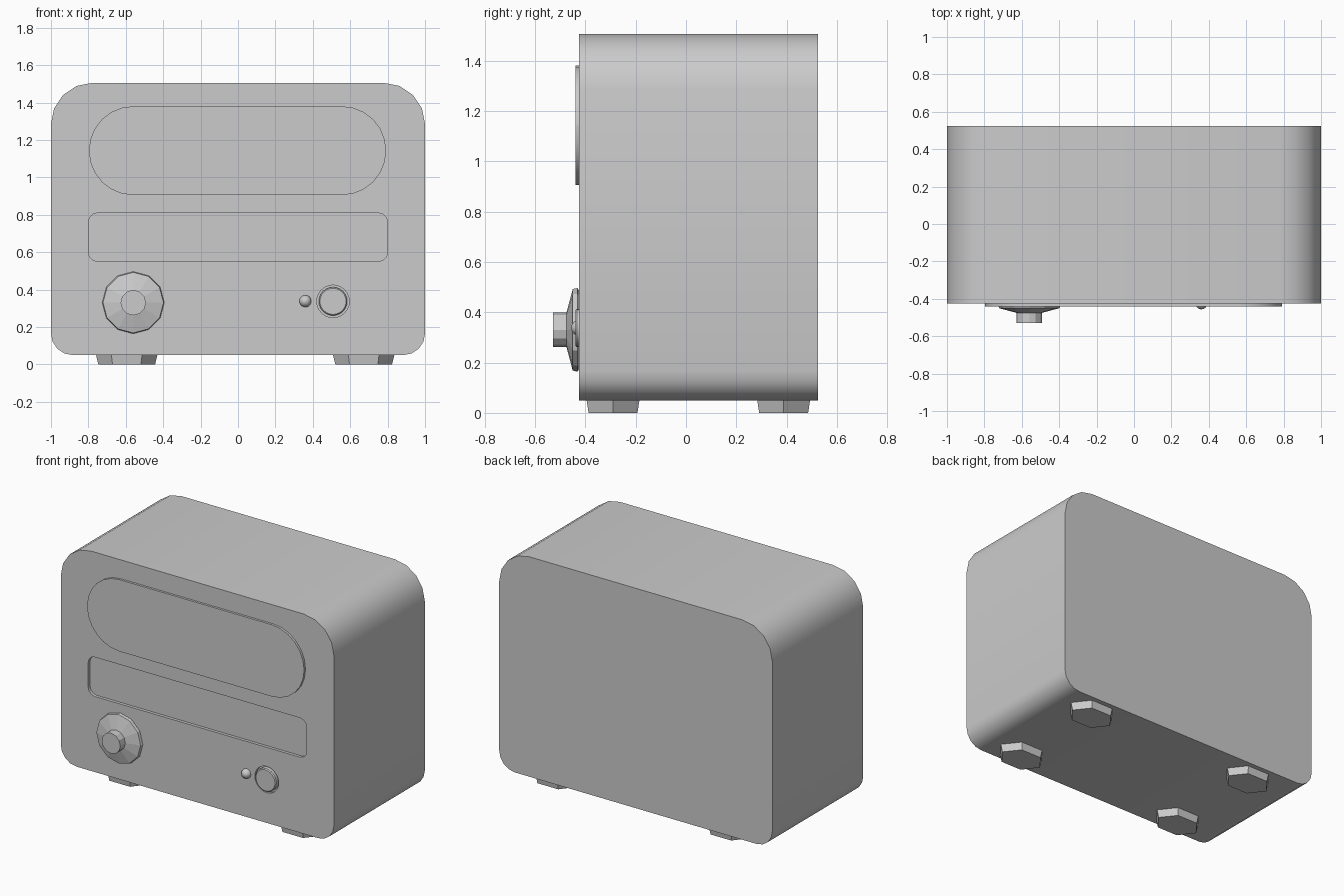
import bpy, bmesh
from math import sin, cos, pi, radians

if "Cube" in bpy.data.objects:
    bpy.data.objects.remove(bpy.data.objects["Cube"])

FRONT, BACK = -0.425, 0.525


def finish(name, bm, smooth=True):
    bmesh.ops.recalc_face_normals(bm, faces=bm.faces)
    me = bpy.data.meshes.new(name)
    bm.to_mesh(me)
    bm.free()
    ob = bpy.data.objects.new(name, me)
    bpy.context.collection.objects.link(ob)
    if smooth:
        shade(ob)
    return ob


def shade(ob):
    bpy.ops.object.select_all(action='DESELECT')
    ob.select_set(True)
    bpy.context.view_layer.objects.active = ob
    bpy.ops.object.shade_smooth_by_angle(angle=radians(32))


def slab(name, x0, x1, z0, z1, y0, y1, r_top, r_bottom, seg):
    """Rounded rectangle in xz, extruded along y."""
    pts = []
    for cx, cz, r, start in ((x1 - r_top, z1 - r_top, r_top, 0),
                             (x0 + r_top, z1 - r_top, r_top, 90),
                             (x0 + r_bottom, z0 + r_bottom, r_bottom, 180),
                             (x1 - r_bottom, z0 + r_bottom, r_bottom, 270)):
        for i in range(seg + 1):
            a = radians(start + 90 * i / seg)
            pts.append((cx + r * cos(a), cz + r * sin(a)))
    bm = bmesh.new()
    face = bm.faces.new([bm.verts.new((x, y0, z)) for x, z in pts])
    ext = bmesh.ops.extrude_face_region(bm, geom=[face])
    bmesh.ops.translate(bm, vec=(0, y1 - y0, 0),
                        verts=[v for v in ext['geom'] if isinstance(v, bmesh.types.BMVert)])
    bmesh.ops.remove_doubles(bm, verts=bm.verts, dist=1e-4)
    return finish(name, bm)


def turned(name, x, z, profile, sides, smooth=True):
    """Closed solid of revolution about y; profile holds (radius, y)."""
    bm = bmesh.new()
    rings = [[bm.verts.new((x + r * cos(2 * pi * i / sides), y, z + r * sin(2 * pi * i / sides)))
              for i in range(sides)] for r, y in profile]
    for a, b in zip(rings, rings[1:]):
        for i in range(sides):
            j = (i + 1) % sides
            bm.faces.new((a[i], a[j], b[j], b[i]))
    bm.faces.new(rings[0])
    bm.faces.new(rings[-1])
    return finish(name, bm, smooth)


# Case with sunken dial window and button well
case = slab("case", -1, 1, 0.05, 1.505, FRONT, BACK, 0.22, 0.115, 4)
cutters = [slab("dial_cutter", -0.8, 0.8, 0.55, 0.81, FRONT - 0.1, FRONT + 0.02, 0.05, 0.05, 3),
           turned("well_cutter", 0.508, 0.337, [(0.087, FRONT - 0.1), (0.087, FRONT + 0.02)], 24)]
for cutter in cutters:
    mod = case.modifiers.new("cut", 'BOOLEAN')
    mod.operation = 'DIFFERENCE'
    mod.solver = 'EXACT'
    mod.object = cutter
    bpy.context.view_layer.objects.active = case
    bpy.ops.object.modifier_apply(modifier=mod.name)
    bpy.data.objects.remove(cutter)
shade(case)

# Raised speaker panel
slab("speaker_panel", -0.797, 0.792, 0.905, 1.38, FRONT - 0.015, FRONT + 0.01, 0.2374, 0.2374, 6)

# Faceted tuning knob
turned("tuning_knob", -0.56, 0.33,
       [(0.15, FRONT + 0.005), (0.166, -0.432), (0.162, -0.45), (0.068, -0.475), (0.068, -0.528)],
       12, smooth=False)

# Push button and indicator lamp
turned("push_button", 0.508, 0.337,
       [(0.076, FRONT + 0.03), (0.076, -0.433), (0.07, -0.439)], 24)
turned("indicator_lamp", 0.36, 0.338,
       [(0.032, FRONT + 0.01), (0.032, FRONT)] +
       [(0.032 * cos(radians(a)), FRONT - 0.031 * sin(radians(a))) for a in (22, 45, 67, 85)], 16)

# Tapered six-sided feet
for side, x in (("left", -0.595), ("right", 0.672)):
    for end, y in (("front", -0.29), ("back", 0.388)):
        bm = bmesh.new()
        rings = [[bm.verts.new((x + 0.165 * s * cos(k * pi / 3), y + 0.122 * s * sin(k * pi / 3), z))
                  for k in range(6)] for s, z in ((0.92, 0), (1, 0.055))]
        for k in range(6):
            n = (k + 1) % 6
            bm.faces.new((rings[0][k], rings[0][n], rings[1][n], rings[1][k]))
        for ring in rings:
            bm.faces.new(ring)
        finish(f"foot_{end}_{side}", bm, smooth=False)
